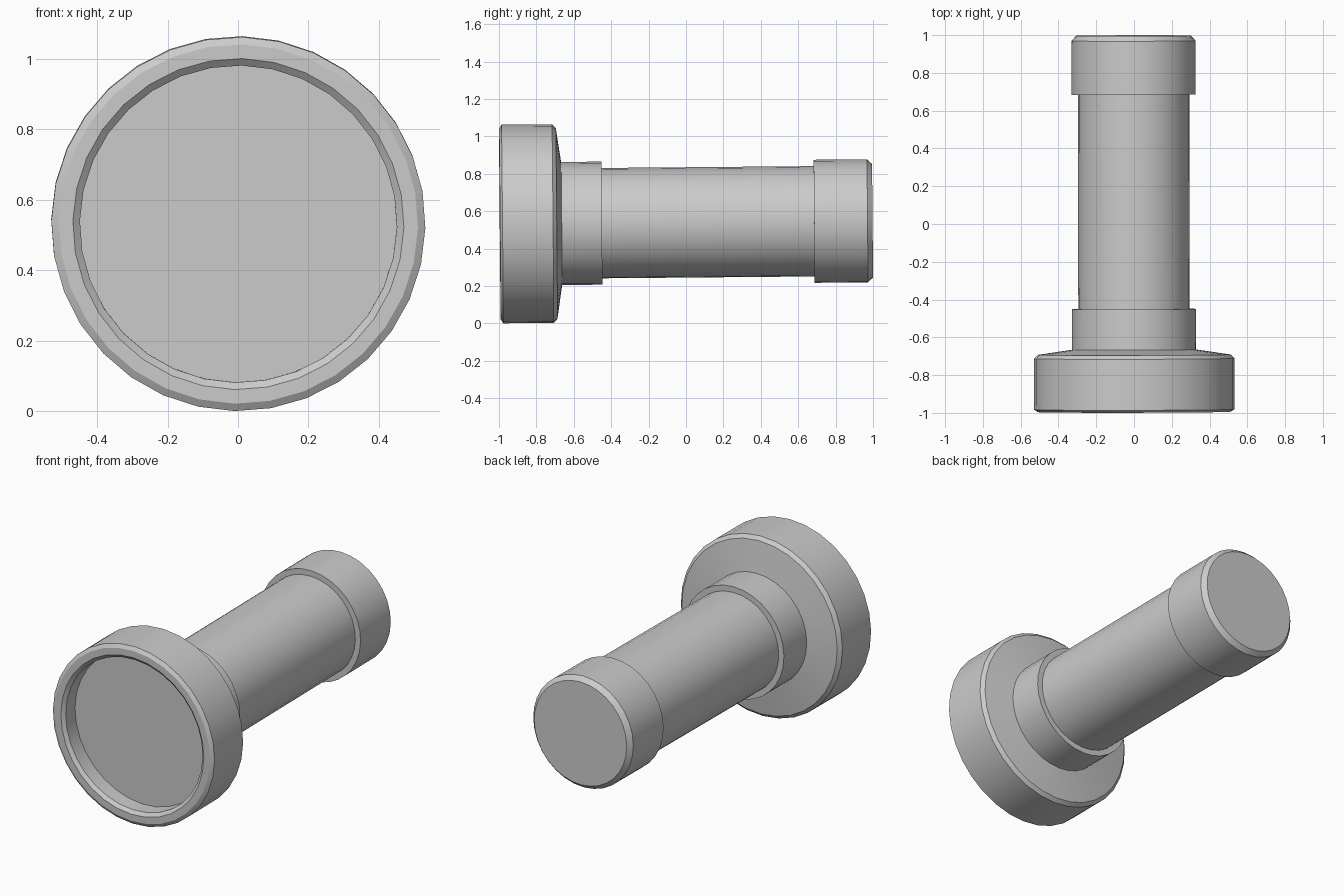
import bpy, bmesh, math
from mathutils import Matrix

cube = bpy.data.objects.get("Cube")
if cube:
    bpy.data.objects.remove(cube, do_unlink=True)

SIDES = 32

grey = bpy.data.materials.new("plain grey")
grey.use_nodes = True
colour = (0.6, 0.6, 0.6, 1)
grey.diffuse_color = colour
grey.node_tree.nodes["Principled BSDF"].inputs["Base Color"].default_value = colour

# Whole torch leans very slightly off the y axis
pose = (Matrix.Translation((-0.001, 0, 0.54))
        @ Matrix.Rotation(math.radians(0.5), 4, 'X')
        @ Matrix.Rotation(math.radians(0.12), 4, 'Z')
        @ Matrix.Rotation(math.radians(1.2), 4, 'Y'))


def lathe(name, profile):
    """Turn (y, radius) points around the y axis; radius 0 closes with a flat cap."""
    bm = bmesh.new()
    rings = []
    for y, r in profile:
        if r == 0:
            continue
        rings.append([bm.verts.new((r * math.sin(a), y, r * math.cos(a)))
                      for a in (2 * math.pi * i / SIDES for i in range(SIDES))])
    for a, b in zip(rings, rings[1:]):
        for i in range(SIDES):
            j = (i + 1) % SIDES
            bm.faces.new((a[i], b[i], b[j], a[j]))
    if profile[0][1] == 0:
        bm.faces.new(rings[0])
    if profile[-1][1] == 0:
        bm.faces.new(rings[-1][::-1])
    # Profiles run from front to back along the outside, so faces point outwards
    bm.transform(pose)
    mesh = bpy.data.meshes.new(name)
    bm.to_mesh(mesh)
    bm.free()
    mesh.materials.append(grey)
    obj = bpy.data.objects.new(name, mesh)
    bpy.context.collection.objects.link(obj)
    bpy.ops.object.select_all(action='DESELECT')
    obj.select_set(True)
    bpy.context.view_layer.objects.active = obj
    bpy.ops.object.shade_smooth_by_angle(angle=math.radians(25))


# Head: recessed lens, bevelled rim, outer wall, shoulder
lathe("head", [(-0.89, 0), (-0.89, 0.45), (-0.978, 0.45), (-0.995, 0.47),
               (-0.995, 0.51), (-0.982, 0.531), (-0.712, 0.531), (-0.692, 0.511),
               (-0.665, 0.329)])

# Collar behind the head, with its step down to the barrel
lathe("collar", [(-0.665, 0.329), (-0.45, 0.329), (-0.45, 0.295)])

# Barrel
lathe("barrel", [(-0.45, 0.295), (0.685, 0.295)])

# Tail cap with a bevelled end
lathe("tail_cap", [(0.685, 0.295), (0.685, 0.329), (0.97, 0.329),
                   (0.997, 0.304), (0.997, 0)])
